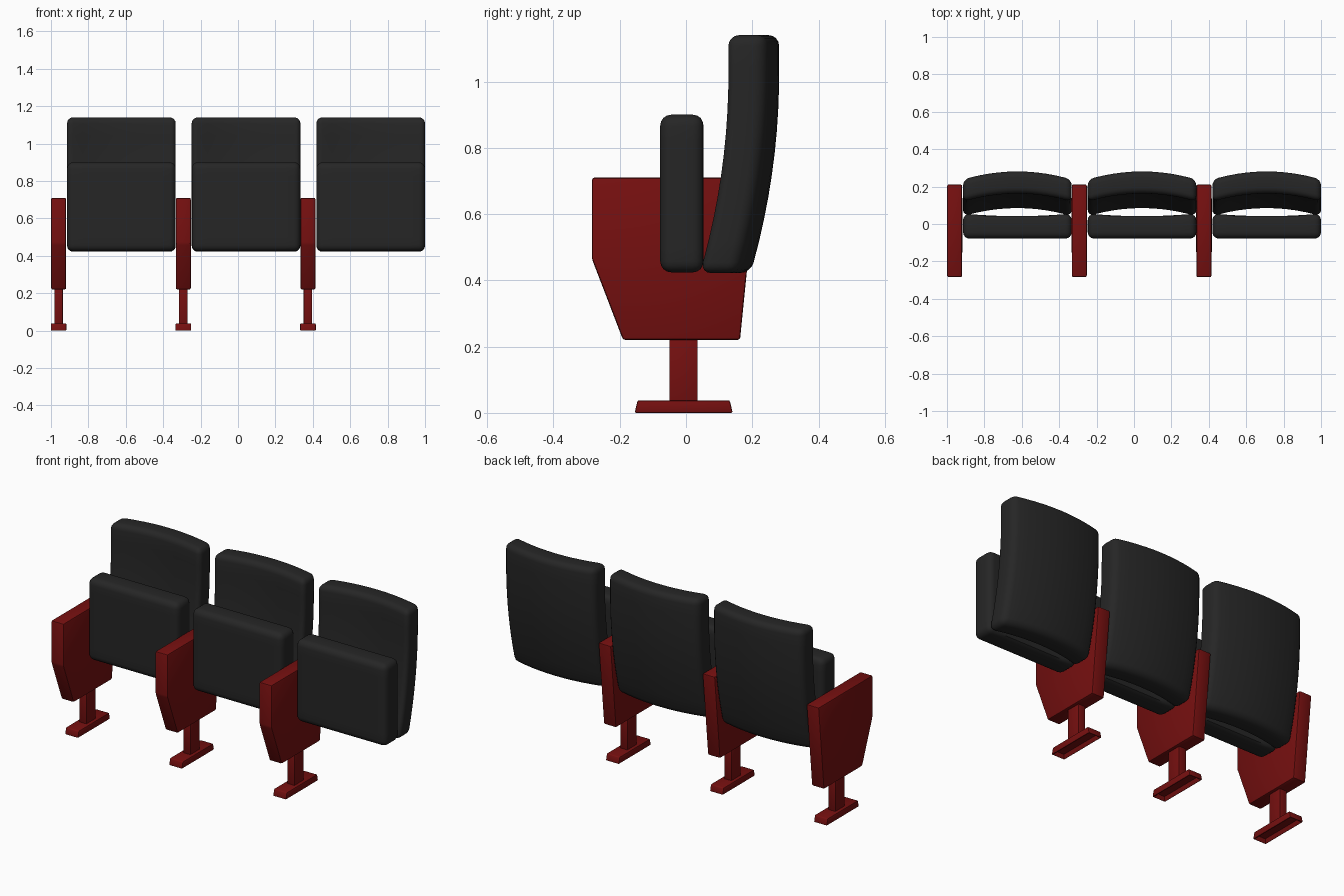
import bpy, bmesh
from mathutils import Vector

if "Cube" in bpy.data.objects:
    bpy.data.objects.remove(bpy.data.objects["Cube"])


def material(name, color):
    m = bpy.data.materials.new(name)
    m.diffuse_color = (*color, 1)
    m.use_nodes = True
    m.node_tree.nodes["Principled BSDF"].inputs["Base Color"].default_value = m.diffuse_color
    return m


RED = material("dark red", (0.18, 0.005, 0.005))
BLACK = material("charcoal black", (0.019, 0.019, 0.019))


def finish(bm, name, mat, loc_x):
    bmesh.ops.recalc_face_normals(bm, faces=bm.faces)
    me = bpy.data.meshes.new(name)
    bm.to_mesh(me)
    bm.free()
    ob = bpy.data.objects.new(name, me)
    bpy.context.collection.objects.link(ob)
    ob.location.x = loc_x
    me.materials.append(mat)
    bpy.ops.object.select_all(action='DESELECT')
    ob.select_set(True)
    bpy.context.view_layer.objects.active = ob
    bpy.ops.object.shade_smooth_by_angle(angle=0.7)
    return ob


def prism(name, profile, width, x, bevel=0.0, hollow=False):
    """Side profile (y, z) extruded along x, edges softened."""
    bm = bmesh.new()
    f = bm.faces.new([bm.verts.new((-width / 2, y, z)) for y, z in profile])
    ext = bmesh.ops.extrude_face_region(bm, geom=[f])
    bmesh.ops.translate(bm, vec=(width, 0, 0),
                        verts=[v for v in ext["geom"] if isinstance(v, bmesh.types.BMVert)])
    bmesh.ops.recalc_face_normals(bm, faces=bm.faces)
    if bevel:
        bmesh.ops.bevel(bm, geom=bm.edges[:], offset=bevel, segments=2, profile=0.5, affect='EDGES')
    if hollow:
        bm.normal_update()
        low = [min(bm.faces, key=lambda p: p.calc_center_median().z)]
        bmesh.ops.inset_region(bm, faces=low, thickness=0.012)
        bmesh.ops.translate(bm, vec=(0, 0, 0.022), verts=low[0].verts[:])
    return finish(bm, name, RED, x)


def cushion(name, size, center, radius, x, deform):
    """Rounded box, sliced into strips and bent."""
    bm = bmesh.new()
    bmesh.ops.create_cube(bm, size=1)
    for v in bm.verts:
        v.co = Vector([a * b + c for a, b, c in zip(v.co, size, center)])
    bmesh.ops.bevel(bm, geom=bm.edges[:], offset=radius, segments=4, profile=0.5, affect='EDGES')
    for axis in (0, 2):
        n = Vector((0, 0, 0))
        n[axis] = 1
        for i in range(1, 10):
            p = Vector(center)
            p[axis] += (i / 10 - 0.5) * (size[axis] - 2 * radius)
            bmesh.ops.bisect_plane(bm, geom=bm.verts[:] + bm.edges[:] + bm.faces[:],
                                   plane_co=p, plane_no=n)
    for v in bm.verts:
        v.co.y += deform(v.co)
    return finish(bm, name, BLACK, x)


def bend_back(c):
    # bowed across the width, curling forward toward the bottom
    return 0.043 * (1 - (c.x / 0.29) ** 2) - 0.24 * max(0, 1.02 - c.z) ** 2


def dish_seat(c):
    # shallow hollow on the sitting face
    return -0.012 * max(0, 1 - (c.x / 0.27) ** 2) if c.y > 0.045 else 0


PANEL = [(-0.284, 0.71), (0.212, 0.71), (0.163, 0.22), (-0.19, 0.22), (-0.284, 0.465)]
POST = [(-0.05, 0.03), (0.035, 0.03), (0.035, 0.24), (-0.05, 0.24)]
FOOT = [(-0.155, 0), (0.141, 0), (0.132, 0.038), (-0.146, 0.038)]

for i in range(3):
    dx = i * 0.6665
    # red support on the left of each seat
    prism(f"side_panel_{i}", PANEL, 0.08, -0.959 + dx, 0.008)
    prism(f"post_{i}", POST, 0.045, -0.959 + dx, 0.002)
    prism(f"foot_{i}", FOOT, 0.084, -0.959 + dx, 0.005, hollow=True)
    # folded-up seat and curved backrest
    cushion(f"seat_{i}", (0.581, 0.132, 0.476), (0, -0.012, 0.662), 0.034, -0.6235 + dx, dish_seat)
    cushion(f"backrest_{i}", (0.581, 0.118, 0.718), (0, 0.179, 0.781), 0.032, -0.6235 + dx, bend_back)
